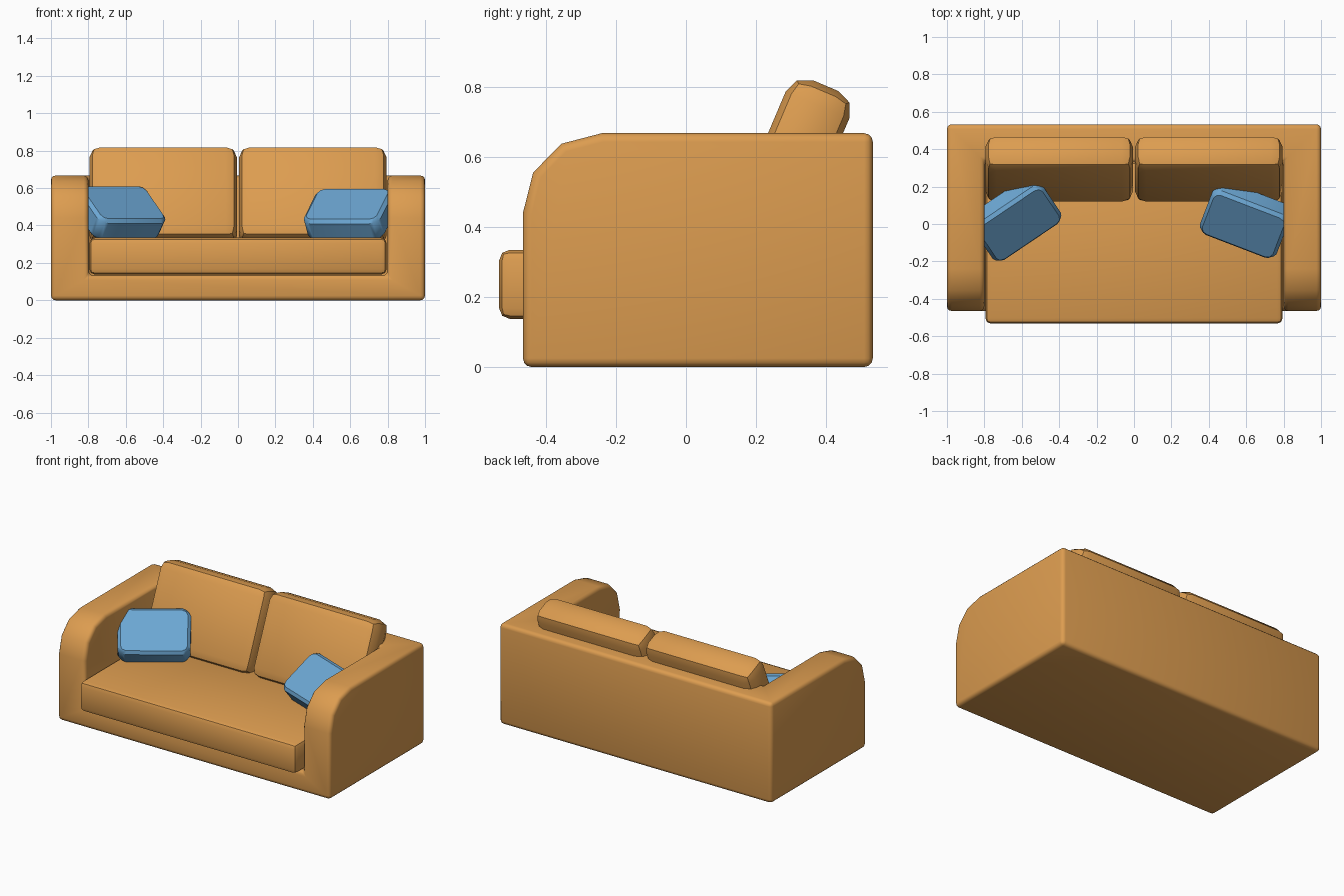
import bpy
import bmesh
from math import radians
from mathutils import Vector

if "Cube" in bpy.data.objects:
    bpy.data.objects.remove(bpy.data.objects["Cube"], do_unlink=True)


def material(name, color):
    mat = bpy.data.materials.new(name)
    mat.use_nodes = True
    mat.diffuse_color = color
    bsdf = mat.node_tree.nodes["Principled BSDF"]
    bsdf.inputs["Base Color"].default_value = color
    bsdf.inputs["Roughness"].default_value = 0.8
    return mat


TAN = material("tan_fabric", (0.72, 0.335, 0.08, 1))
BLUE = material("blue_fabric", (0.15, 0.385, 0.65, 1))


def add_object(name, bm, mat):
    bmesh.ops.recalc_face_normals(bm, faces=bm.faces)
    mesh = bpy.data.meshes.new(name)
    bm.to_mesh(mesh)
    bm.free()
    mesh.materials.append(mat)
    obj = bpy.data.objects.new(name, mesh)
    bpy.context.collection.objects.link(obj)
    return obj


def box(name, size, center, mat):
    bm = bmesh.new()
    bmesh.ops.create_cube(bm, size=1)
    bmesh.ops.scale(bm, vec=size, verts=bm.verts)
    obj = add_object(name, bm, mat)
    obj.location = center
    return obj


def finish(obj, width, segments, cutter=None):
    """Cut, round the edges, apply and smooth."""
    bpy.ops.object.select_all(action='DESELECT')
    obj.select_set(True)
    bpy.context.view_layer.objects.active = obj
    if cutter:
        cut = obj.modifiers.new("cut", 'BOOLEAN')
        cut.operation = 'DIFFERENCE'
        cut.solver = 'EXACT'
        cut.object = cutter
        bpy.ops.object.modifier_apply(modifier="cut")
        bpy.data.objects.remove(cutter, do_unlink=True)
    bevel = obj.modifiers.new("bevel", 'BEVEL')
    bevel.width = width
    bevel.segments = segments
    bevel.limit_method = 'ANGLE'
    bevel.angle_limit = radians(40)
    bpy.ops.object.modifier_apply(modifier="bevel")
    bpy.ops.object.shade_smooth_by_angle(angle=radians(40))


# Frame: side profile of the arms swept across, then the seat well cut out
profile = [(-0.465, 0), (0.533, 0), (0.533, 0.667), (-0.24, 0.667),
           (-0.355, 0.637), (-0.436, 0.555), (-0.465, 0.44)]
bm = bmesh.new()
side = bm.faces.new([bm.verts.new((-1, y, z)) for y, z in profile])
swept = bmesh.ops.extrude_face_region(bm, geom=[side])["geom"]
bmesh.ops.translate(bm, vec=(2, 0, 0),
                    verts=[v for v in swept if isinstance(v, bmesh.types.BMVert)])
frame = add_object("sofa_frame", bm, TAN)
well = box("seat_well_cutter", (1.6, 1.333, 1), (0, -0.333, 0.633), TAN)
well.hide_render = True
bpy.context.view_layer.update()
finish(frame, 0.025, 3, well)

# Seat cushion
seat = box("seat_cushion", (1.59, 0.866, 0.197), (0, -0.1, 0.236), TAN)
finish(seat, 0.03, 2)

# Leaning back cushions
for name, sign in (("left", 1), ("right", -1)):
    cushion = box(name + "_back_cushion", (0.79, 0.197, 0.54),
                  (sign * 0.4, 0.293, 0.554), TAN)
    cushion.rotation_euler.x = radians(-23)
    finish(cushion, 0.06, 2)


def pillow(name, center, lean, turn):
    bm = bmesh.new()
    bmesh.ops.create_cube(bm, size=1)
    bmesh.ops.scale(bm, vec=(0.44, 0.31, 0.135), verts=bm.verts)
    # Round the outline corners before softening the rims
    corners = [e for e in bm.edges
               if abs((e.verts[0].co - e.verts[1].co).normalized().dot(Vector((0, 0, 1)))) > 0.9]
    bmesh.ops.bevel(bm, geom=corners, offset=0.05, segments=2, profile=0.5,
                    affect='EDGES')
    obj = add_object(name, bm, BLUE)
    obj.location = center
    obj.rotation_euler = (radians(lean), 0, radians(turn))
    finish(obj, 0.018, 1)


# Throw pillows propped against the arms
pillow("right_throw_pillow", (-0.636, 0.03, 0.47), 39, 34)
pillow("left_throw_pillow", (0.598, 0.025, 0.46), 36, -21)
